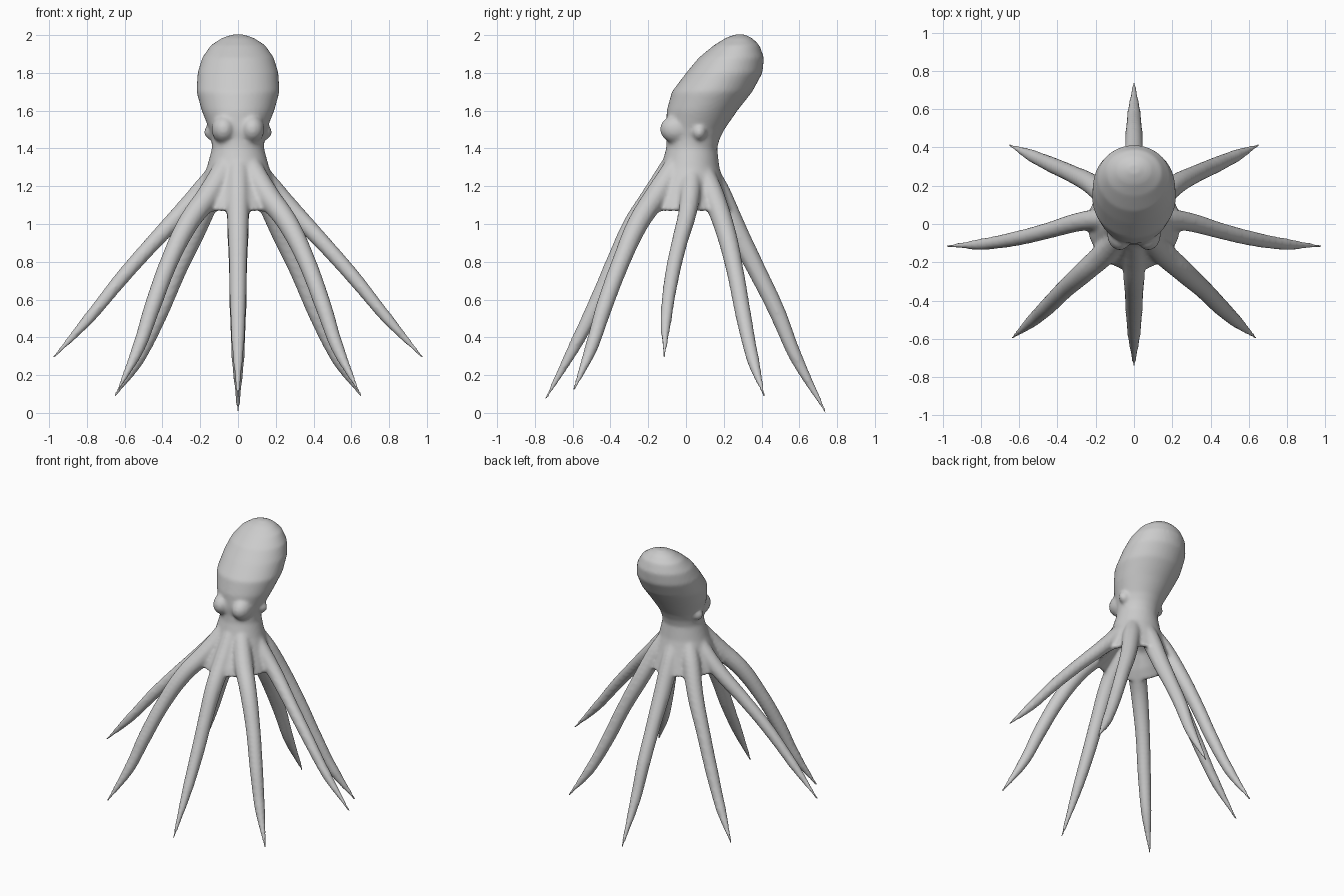
import bpy, bmesh, math
from mathutils import Matrix, Vector

if "Cube" in bpy.data.objects:
    bpy.data.objects.remove(bpy.data.objects["Cube"])

parts = []


def add_mesh(name, bm):
    bmesh.ops.recalc_face_normals(bm, faces=bm.faces)
    me = bpy.data.meshes.new(name)
    bm.to_mesh(me)
    bm.free()
    ob = bpy.data.objects.new(name, me)
    bpy.context.collection.objects.link(ob)
    parts.append(ob)
    return ob


def loft(name, rings, n=40):
    """Closed skin through horizontal ellipses: z, y centre, x radius, y radius."""
    bm = bmesh.new()
    loops = [[bm.verts.new((rx * math.cos(2 * math.pi * i / n),
                            yc + ry * math.sin(2 * math.pi * i / n), z))
              for i in range(n)] for z, yc, rx, ry in rings]
    for a, b in zip(loops, loops[1:]):
        for i in range(n):
            j = (i + 1) % n
            bm.faces.new((a[i], a[j], b[j], b[i]))
    bm.faces.new(loops[0])
    bm.faces.new(loops[-1])
    return add_mesh(name, bm)


def ellipsoid(name, centre, radii):
    bm = bmesh.new()
    m = Matrix.Translation(centre) @ Matrix.Diagonal((*radii, 1))
    bmesh.ops.create_uvsphere(bm, u_segments=24, v_segments=16, radius=1, matrix=m)
    add_mesh(name, bm)


def arm(name, pts, radii):
    cu = bpy.data.curves.new(name, 'CURVE')
    cu.dimensions = '3D'
    cu.bevel_depth = 1
    cu.bevel_resolution = 4
    cu.use_fill_caps = True
    cu.resolution_u = 8
    sp = cu.splines.new('BEZIER')
    sp.bezier_points.add(len(pts) - 1)
    for bp, p, r in zip(sp.bezier_points, pts, radii):
        bp.co = p
        bp.radius = r
        bp.handle_left_type = bp.handle_right_type = 'AUTO'
    tmp = bpy.data.objects.new(name, cu)
    bpy.context.collection.objects.link(tmp)
    me = bpy.data.meshes.new_from_object(
        tmp.evaluated_get(bpy.context.evaluated_depsgraph_get()))
    bpy.data.objects.remove(tmp)
    bm = bmesh.new()
    bm.from_mesh(me)
    bmesh.ops.remove_doubles(bm, verts=bm.verts, dist=1e-5)
    add_mesh(name, bm)


# Mantle, neck and web with a hollow underside
body = loft("octopus", [
    (2.003, .285, .03, .025), (1.985, .28, .085, .07), (1.945, .268, .145, .122),
    (1.88, .24, .19, .173), (1.8, .203, .214, .202), (1.7, .138, .22, .213),
    (1.6, .085, .192, .187), (1.5, .048, .152, .155), (1.45, .038, .14, .14),
    (1.4, .03, .138, .135), (1.3, .022, .165, .155), (1.2, .01, .2, .195),
    (1.12, 0, .23, .23), (1.075, 0, .245, .245), (1.065, 0, .225, .225),
    (1.12, 0, .17, .17), (1.2, 0, .11, .11), (1.24, 0, .03, .03)])

# Brow bumps and eyes
for s in (-1, 1):
    ellipsoid("brow", (s * .075, -.05, 1.502), (.066, .088, .075))
    ellipsoid("eye", (s * .143, .07, 1.487), (.036, .036, .042))

# Arms
R = (.06, .064, .057, .049, .045, .036, .008)
front = [(0, -.08, 1.3), (0, -.165, 1.16), (0, -.275, 1.0), (0, -.37, .81),
         (0, -.46, .61), (0, -.57, .39), (0, -.745, .07)]
front_side = [(.07, -.06, 1.3), (.15, -.15, 1.16), (.26, -.25, 1.01), (.36, -.34, .81),
              (.45, -.43, .57), (.525, -.5, .35), (.638, -.597, .115)]
side = [(.09, .03, 1.3), (.18, .025, 1.19), (.29, .01, 1.07), (.45, -.035, .9),
        (.61, -.075, .72), (.79, -.105, .5), (.98, -.115, .29)]
back_side = [(.07, .08, 1.3), (.14, .14, 1.16), (.225, .21, .96), (.32, .26, .75),
             (.42, .305, .51), (.53, .355, .28), (.655, .415, .085)]
back = [(0, .1, 1.3), (0, .17, 1.17), (0, .275, .95), (0, .38, .745),
        (0, .48, .54), (0, .58, .3), (0, .742, .0)]
arm("front_arm", front, R)
arm("back_arm", back, R)
for s in (-1, 1):
    for name, pts, k in (("front_side_arm", front_side, 1),
                         ("side_arm", side, .88), ("back_side_arm", back_side, .95)):
        arm(name, [(s * x, y, z) for x, y, z in pts], [r * k for r in R])

# Fuse everything into one smooth skin
bpy.ops.object.select_all(action='DESELECT')
for ob in parts:
    ob.select_set(True)
bpy.context.view_layer.objects.active = body
bpy.ops.object.join()
rm = body.modifiers.new("fuse", 'REMESH')
rm.mode = 'VOXEL'
rm.voxel_size = .011
rm.use_smooth_shade = True
sm = body.modifiers.new("soften", 'SMOOTH')
sm.factor = .5
sm.iterations = 8
